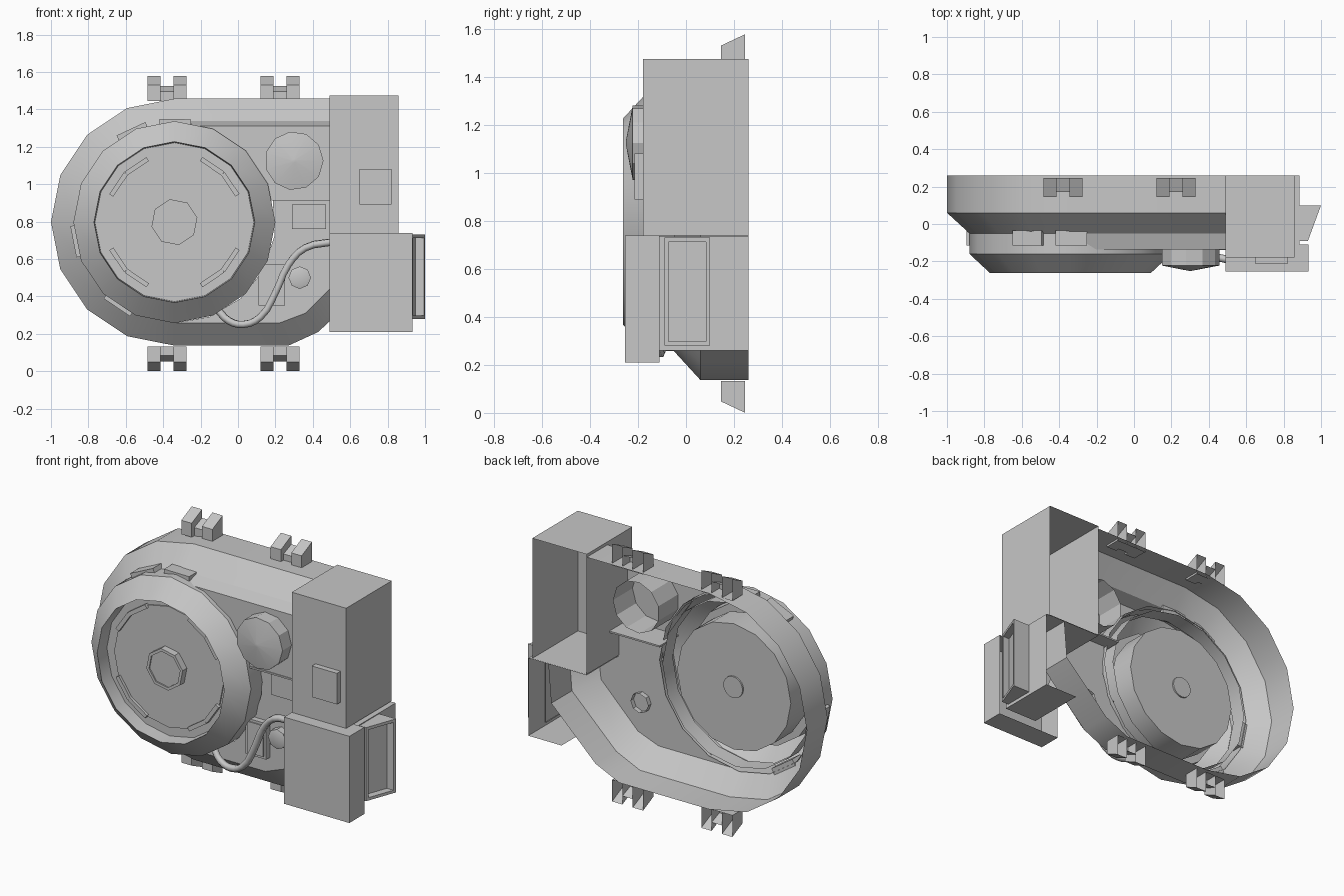
import bpy, bmesh, math
from mathutils import Matrix

cube = bpy.data.objects.get("Cube")
if cube:
    bpy.data.objects.remove(cube, do_unlink=True)

grey = bpy.data.materials.new("cast_grey")
grey.use_nodes = True
colour = (0.57, 0.57, 0.57, 1)
grey.diffuse_color = colour
grey.node_tree.nodes["Principled BSDF"].inputs["Base Color"].default_value = colour

CX, CZ = -0.34, 0.797      # drum axis
BACK = 0.26


def finish(name, bm, smooth=False):
    bmesh.ops.recalc_face_normals(bm, faces=bm.faces[:])
    mesh = bpy.data.meshes.new(name)
    bm.to_mesh(mesh)
    bm.free()
    ob = bpy.data.objects.new(name, mesh)
    bpy.context.collection.objects.link(ob)
    mesh.materials.append(grey)
    if smooth:
        bpy.ops.object.select_all(action='DESELECT')
        ob.select_set(True)
        bpy.context.view_layer.objects.active = ob
        bpy.ops.object.shade_smooth_by_angle(angle=math.radians(30))
    return ob


def loft(name, loops, first=False, last=True, closed=True, smooth=False, inset=None):
    """Skin a list of point loops; optionally cap the first and last loop."""
    bm = bmesh.new()
    rings = [[bm.verts.new(p) for p in loop] for loop in loops]
    n = len(rings[0])
    for a, b in zip(rings, rings[1:]):
        for i in range(n if closed else n - 1):
            j = (i + 1) % n
            bm.faces.new((a[i], a[j], b[j], b[i]))
    if first:
        bm.faces.new(rings[0])
    if last:
        cap = bm.faces.new(rings[-1])
        if inset:
            bm.normal_update()
            bmesh.ops.inset_individual(bm, faces=[cap], thickness=inset[0])
            moved = bmesh.ops.extrude_discrete_faces(bm, faces=[cap])["faces"][0]
            bmesh.ops.translate(bm, verts=moved.verts[:], vec=inset[1])
    return finish(name, bm, smooth)


def box(name, x0, x1, y0, y1, z0, z1, closed_back=False):
    def loop(y):
        return [(x0, y, z0), (x1, y, z0), (x1, y, z1), (x0, y, z1)]
    return loft(name, [loop(y1), loop(y0)], first=closed_back)


def circle(r, y, n=16, x=CX, z=CZ, phase=0.0):
    return [(x + r * math.cos(phase + math.tau * i / n), y,
             z + r * math.sin(phase + math.tau * i / n)) for i in range(n)]


def turned(name, profile, n=16, x=CX, z=CZ, first=False, last=True, phase=0.0):
    return loft(name, [circle(r, y, n, x, z, phase) for r, y in profile], first, last, smooth=True)


def arc(r, a0, a1, y, steps):
    return [(CX + r * math.cos(math.radians(a0 + (a1 - a0) * i / steps)), y,
             CZ + r * math.sin(math.radians(a0 + (a1 - a0) * i / steps))) for i in range(steps + 1)]


# Housing shell: straight wall, then a chamfer toward the front
def outline(r, y, corner):
    return [(0.49, y, CZ + r)] + arc(r, 90, 270, y, 8) + [(x, y, z) for x, z in corner]


outer = [(0.27, 0.137), (0.43, 0.21), (0.73, 0.5), (0.75, 0.74)]
inner = [(0.22, 0.257), (0.36, 0.31), (0.61, 0.56), (0.63, 0.74)]
loft("housing_shell", [outline(0.66, BACK, outer), outline(0.66, 0.06, outer),
                       outline(0.54, -0.05, inner)], last=False, closed=False, smooth=True)

# Lower front plate, fitted around the drum
rim = arc(0.54, 12.8, -90, -0.05, 5)
plate = bmesh.new()
plate.faces.new([plate.verts.new(p) for p in rim + [(x, -0.05, z) for x, z in inner]
                 + [(0.49, -0.05, 0.74), (0.49, -0.05, 0.92)]])
finish("lower_front_plate", plate)


# Raised upper front panel with a ledge below
def upper_loop(y, top):
    return [(x, y, min(z, top)) for x, _, z in arc(0.53, 13, 90, y, 5)[:-1]] + [
        (CX, y, top), (0.49, y, top), (0.49, y, 0.92)]


loft("upper_front_panel", [upper_loop(-0.05, 1.337), upper_loop(-0.135, 1.31)])
box("ledge", 0.15, 0.49, -0.14, 0.04, 0.912, 0.922, True)

# Drum with bevelled rim, recessed face, rotor and hub
turned("drum", [(0.54, -0.03), (0.54, -0.16), (0.43, -0.262), (0.425, -0.175)])
turned("drum_face", [(0.37, -0.175), (0.37, -0.183)])
turned("rotor", [(0.385, -0.15), (0.385, 0.022)], first=True)
turned("rotor_boss", [(0.065, 0.022), (0.065, 0.032)], n=20)
turned("hub", [(0.125, -0.175), (0.125, -0.225), (0.107, -0.225), (0.107, -0.217)],
       n=8, phase=0.2)
turned("drum_inner_ring", [(0.5, -0.1), (0.5, 0.0)], last=False)


# Blocks placed around the drum axis
def radial_block(name, angle, r, width, height, y0, y1):
    ob = box(name, -width / 2, width / 2, y0, y1, -height / 2, height / 2, True)
    ob.data.transform(Matrix.Translation((CX, 0, CZ))
                      @ Matrix.Rotation(math.radians(90 - angle), 4, 'Y')
                      @ Matrix.Translation((0, 0, r)))


for angle in (89.5, 115, 191, 236):
    radial_block("drum_tab", angle, 0.528, 0.17, 0.045, -0.115, -0.035)
for angle in (45, 135, 225, 315):
    for side in (-11, 11):
        radial_block("face_rib", angle + side, 0.36, 0.14, 0.025, -0.2, -0.175)

# Round port with a shallow conical cap
turned("round_port", [(0.157, 0.055), (0.157, -0.222), (0.01, -0.25)], n=11, x=0.3, z=1.125)

# Column, lower blocks and cover plates
box("column", 0.49, 0.858, -0.18, BACK, 0.74, 1.475)
box("column_button", 0.65, 0.82, -0.215, -0.18, 0.89, 1.08)
box("lower_box", 0.49, 0.932, -0.255, -0.11, 0.21, 0.74)
box("plate_cover", 0.29, 0.47, -0.09, -0.05, 0.76, 0.89)
box("plate_hatch", 0.11, 0.25, -0.085, -0.05, 0.35, 0.57)
box("hatch_panel", 0.125, 0.235, -0.092, -0.085, 0.365, 0.555)
turned("plate_knob", [(0.06, -0.02), (0.06, -0.095), (0.045, -0.1)], n=8, x=0.33, z=0.5)

# Side block, open toward the housing corner
block = [(0.49, 0.735), (0.885, 0.735), (0.885, 0.26), (0.66, 0.26)]
loft("side_block", [[(x, y, z) for x, z in block] for y in (BACK, -0.11)], closed=False)

# Wedge-shaped side vent with a recessed face
vent = []
for xa, xb in ((0.88, 0.88), (0.93, 1.0)):
    vent.append([(xa, -0.09, 0.28), (xb, 0.1, 0.28), (xb, 0.1, 0.73), (xa, -0.09, 0.73)])
loft("side_vent", vent, inset=(0.025, (-0.045, 0, 0)))

# Hose from the drum to the lower box
curve = bpy.data.curves.new("hose", 'CURVE')
curve.dimensions = '3D'
curve.bevel_depth = 0.021
curve.bevel_resolution = 1
curve.resolution_u = 3
path = [(-0.11, -0.08, 0.33), (-0.05, -0.1, 0.27), (0.03, -0.11, 0.25), (0.12, -0.12, 0.29),
        (0.2, -0.13, 0.42), (0.27, -0.14, 0.57), (0.36, -0.16, 0.66), (0.5, -0.19, 0.69)]
spline = curve.splines.new('BEZIER')
spline.bezier_points.add(len(path) - 1)
for point, co in zip(spline.bezier_points, path):
    point.co = co
    point.handle_left_type = point.handle_right_type = 'AUTO'
hose = bpy.data.objects.new("hose", curve)
bpy.context.collection.objects.link(hose)
curve.materials.append(grey)


# Mounting lugs: two slanted prongs and a lower bridge, above and below
def lug(name, x0, x1, y0, low, high, flip):
    def loop(y, top):
        pts = [(x0, 1.445), (x1, 1.445), (x1, top), (x0, top)]
        return [(x, y, 1.578 - z if flip else z) for x, z in pts]
    loft(name, [loop(0.245, high), loop(y0, low)])


for flip in (False, True):
    for x in (-0.38, 0.224):
        for side in (-0.07, 0.07):
            lug("lug_prong", x + side - 0.035, x + side + 0.035, 0.145, 1.53, 1.577, flip)
        lug("lug_bridge", x - 0.035, x + 0.035, 0.17, 1.495, 1.525, flip)
